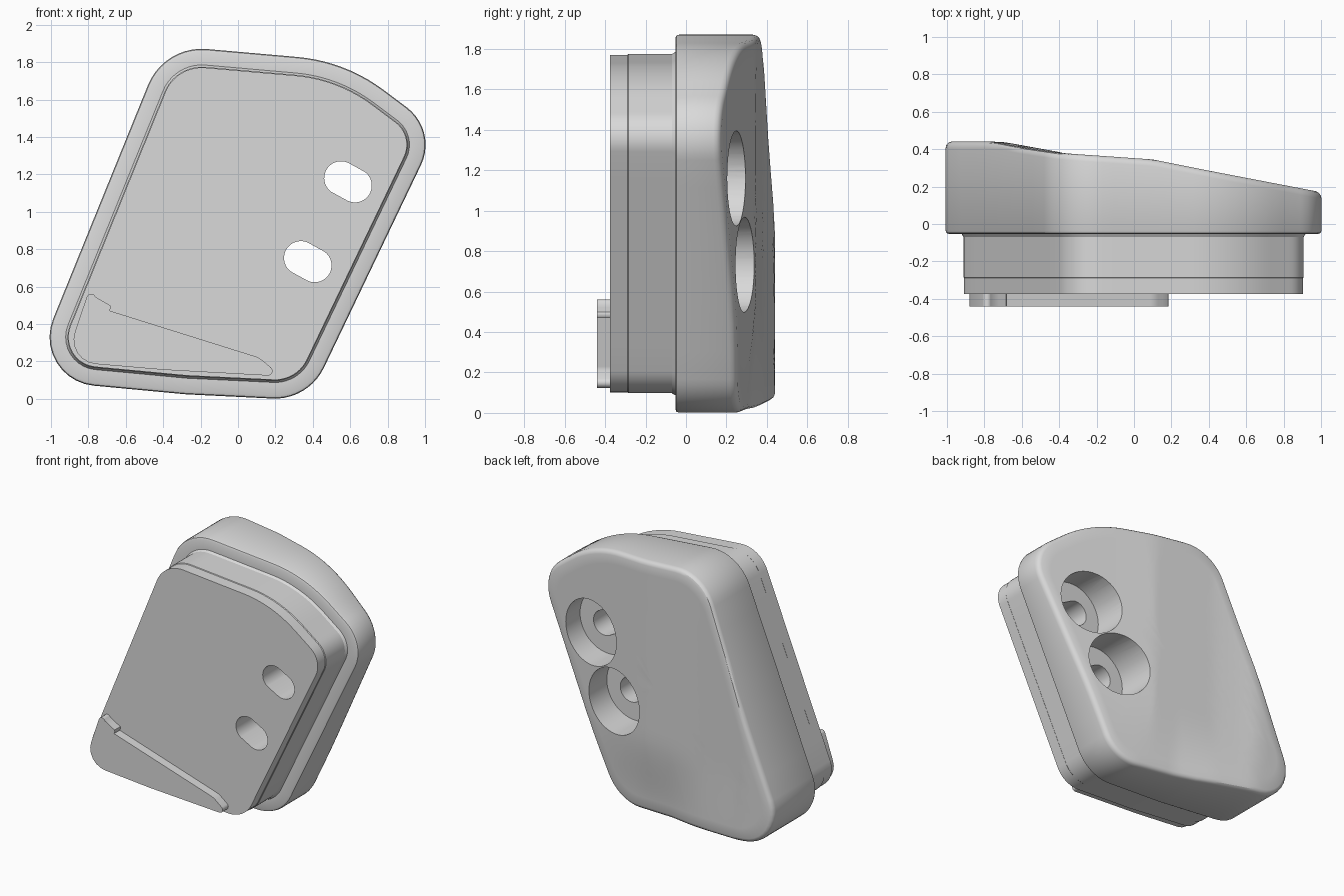
import bpy, bmesh, math
from mathutils import Vector, Matrix

if "Cube" in bpy.data.objects:
    bpy.data.objects.remove(bpy.data.objects["Cube"], do_unlink=True)

grey = bpy.data.materials.new("plain_grey")
grey.use_nodes = True
grey.diffuse_color = (0.7, 0.7, 0.7, 1)
grey.node_tree.nodes["Principled BSDF"].inputs["Base Color"].default_value = (0.7, 0.7, 0.7, 1)


def finish(name, bm):
    """Turn a bmesh into a shaded object."""
    bmesh.ops.recalc_face_normals(bm, faces=bm.faces)
    mesh = bpy.data.meshes.new(name)
    bm.to_mesh(mesh)
    bm.free()
    mesh.materials.append(grey)
    obj = bpy.data.objects.new(name, mesh)
    bpy.context.collection.objects.link(obj)
    return obj


def smooth(obj):
    bpy.ops.object.select_all(action="DESELECT")
    obj.select_set(True)
    bpy.context.view_layer.objects.active = obj
    bpy.ops.object.shade_smooth_by_angle(angle=math.radians(30))


def rounded(corners, steps=10, straight=8):
    """Clockwise polygon with filleted corners, as (point, outward normal) pairs."""
    arcs = []
    for i, (x, z, r) in enumerate(corners):
        a = Vector(corners[i - 1][:2])
        b = Vector((x, z))
        c = Vector(corners[(i + 1) % len(corners)][:2])
        d1, d2 = (b - a).normalized(), (c - b).normalized()
        turn = d1.angle(d2)
        centre = b + (d2 - d1).normalized() * r / math.cos(turn / 2)
        n1 = Vector((-d1.y, d1.x))
        arc = []
        for k in range(steps + 1):
            n = Matrix.Rotation(-turn * k / steps, 2) @ n1
            arc.append((centre + n * r, n))
        arcs.append(arc)
    out = []
    for i, arc in enumerate(arcs):
        out += arc
        (p, n), (q, _) = arc[-1], arcs[(i + 1) % len(arcs)][0]
        out += [(p.lerp(q, k / straight), n) for k in range(1, straight)]
    return out


def prism(name, points, y0, y1):
    """Extrude an x-z outline along y."""
    bm = bmesh.new()
    rings = [[bm.verts.new((p[0], y, p[1])) for p in points] for y in (y0, y1)]
    bridge(bm, *rings)
    for ring in rings:
        bm.faces.new(ring)
    return finish(name, bm)


def bridge(bm, a, b):
    for i in range(len(a)):
        j = (i + 1) % len(a)
        bm.faces.new((a[i], a[j], b[j], b[i]))


def lookup(table, x):
    for (x0, y0), (x1, y1) in zip(table, table[1:]):
        if x <= x1:
            t = max(0, (x - x0) / (x1 - x0))
            return y0 + (y1 - y0) * t
    return table[-1][1]


# Sloping back: one section near the bottom, one for the rest
LOW = [(-0.7, 0.44), (-0.4, 0.385), (-0.1, 0.315), (0.2, 0.28), (0.5, 0.24), (1, 0.17)]
HIGH = [(-0.75, 0.44), (-0.6, 0.41), (-0.4, 0.38), (0.1, 0.345), (0.4, 0.285), (1, 0.17)]


def back(p):
    t = min(1, max(0, p.y / 0.6))
    t = t * t * (3 - 2 * t)
    return lookup(LOW, p.x) * (1 - t) + lookup(HIGH, p.x) * t


# Body: stepped plug in front, wider flange behind, lofted as rings
outline = rounded([(-0.395, 1.89, 0.31), (0.573, 1.805, 0.9), (1.067, 1.435, 0.25),
                   (0.376, -0.008, 0.29), (-0.28, 0.024, 0.5), (-1.12, 0.103, 0.26)])
bm = bmesh.new()
rings = []
for inset, y in [(0.1, -0.375), (0.1, -0.29), (0.096, -0.285), (0.096, -0.07),
                 (0.086, -0.053), (0.018, -0.053), (0.005, -0.048), (0, -0.035)]:
    rings.append([bm.verts.new((q.x, y, q.y)) for q in (p - n * inset for p, n in outline)])
# Rounded rear rim
for inset, drop in [(0, 0.035), (0.004, 0.018), (0.014, 0.006), (0.03, 0)]:
    rings.append([bm.verts.new((q.x, back(q) - drop, q.y))
                  for q in (p - n * inset for p, n in outline)])
# Back surface closes in towards the middle
middle = Vector((0, 0.95))
count = 14
for k in range(1, count):
    ring = []
    for p, n in outline:
        q = middle + (p - n * 0.03 - middle) * (1 - k / count)
        ring.append(bm.verts.new((q.x, back(q), q.y)))
    rings.append(ring)
for a, b in zip(rings, rings[1:]):
    bridge(bm, a, b)
bm.faces.new(rings[0])
tip = bm.verts.new((middle.x, back(middle), middle.y))
for i in range(len(outline)):
    bm.faces.new((rings[-1][i - 1], rings[-1][i], tip))
body = finish("body", bm)


def circle(cx, cz, r, start=0, sweep=math.tau, n=48):
    return [(cx + r * math.cos(start + sweep * k / n), cz + r * math.sin(start + sweep * k / n))
            for k in range(n)]


# Two screw holes: round counterbore behind, slanted slot right through
cutters = []
for cx, cz in [(0.588, 1.16), (0.373, 0.733)]:
    cutters.append(prism("bore_cutter", circle(cx, cz, 0.235), 0.04, 0.7))
    dx, dz = 0.037, -0.02
    tilt = math.atan2(dz, dx)
    slot = circle(cx + dx, cz + dz, 0.09, tilt - math.pi / 2, math.pi, 24)
    slot += circle(cx - dx, cz - dz, 0.09, tilt + math.pi / 2, math.pi, 24)
    cutters.append(prism("slot_cutter", slot, -0.6, 0.2))
bpy.context.view_layer.objects.active = body
for cutter in cutters:
    cutter.hide_render = True
    mod = body.modifiers.new("hole", "BOOLEAN")
    mod.operation = "DIFFERENCE"
    mod.solver = "EXACT"
    mod.object = cutter
    bpy.ops.object.modifier_apply(modifier=mod.name)
    bpy.data.objects.remove(cutter, do_unlink=True)
smooth(body)

# Raised wedge on the lower front
wedge = rounded([(-0.785, 0.615, 0.025), (-0.735, 0.465, 0.03), (0.11, 0.222, 0.12),
                 (0.235, 0.12, 0.025), (-0.4, 0.155, 0.5), (-0.925, 0.2, 0.13)], 6, 2)
smooth(prism("front_wedge", [p for p, n in wedge], -0.44, -0.37))
